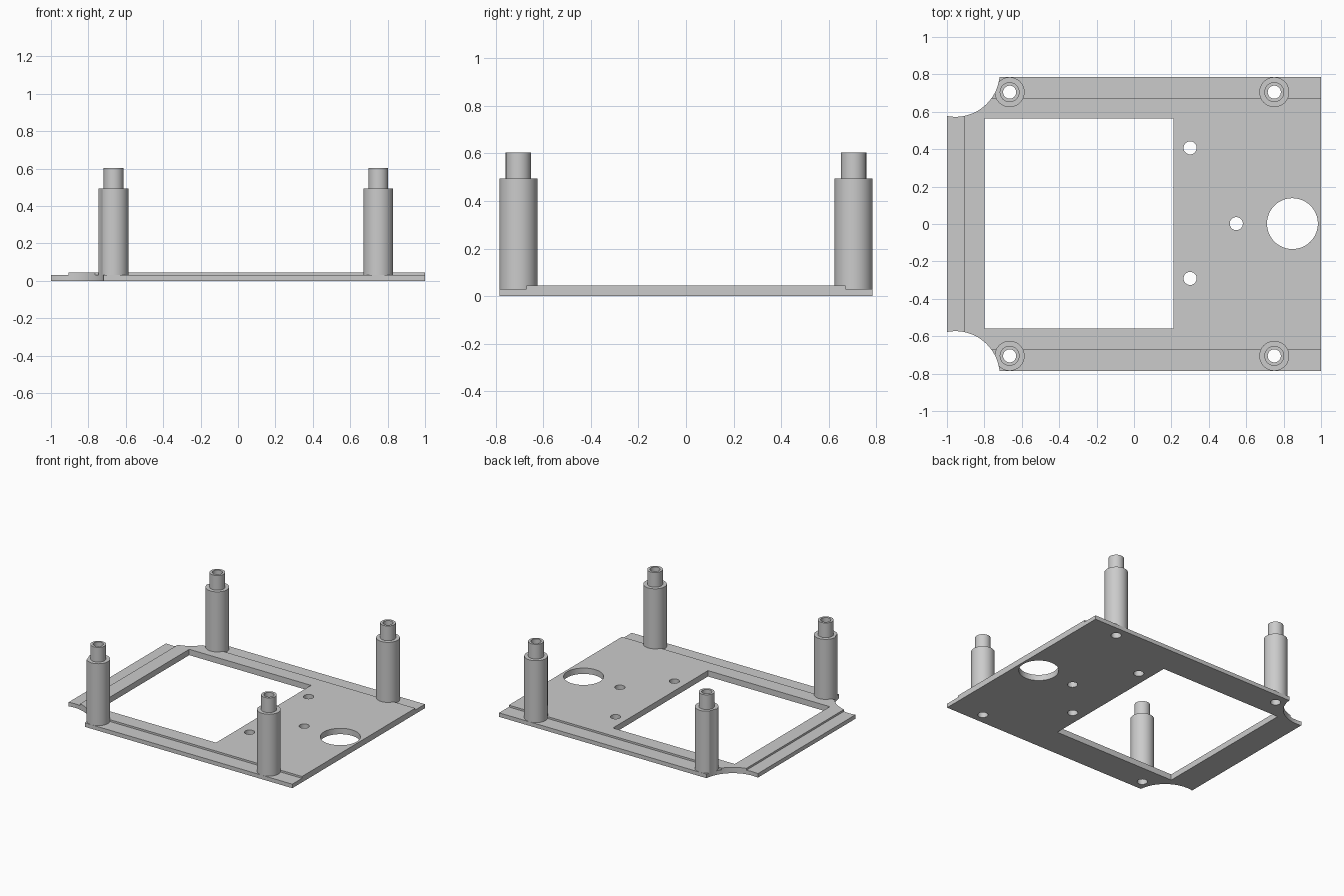
import bpy
import bmesh
from mathutils import Matrix

cube = bpy.data.objects.get("Cube")
if cube:
    bpy.data.objects.remove(cube, do_unlink=True)

grey = bpy.data.materials.new("light grey")
grey.use_nodes = True
color = (0.6, 0.6, 0.6, 1)
grey.diffuse_color = color
grey.node_tree.nodes["Principled BSDF"].inputs["Base Color"].default_value = color

POST_X, POST_Y = (-0.665, 0.75), 0.705
BORE, RIM_Z, TOP_Z = 0.035, 0.03, 0.044


def add_box(bm, x0, x1, y0, y1, z0, z1):
    place = Matrix.Translation(((x0 + x1) / 2, (y0 + y1) / 2, (z0 + z1) / 2))
    size = Matrix.Diagonal((x1 - x0, y1 - y0, z1 - z0, 1))
    bmesh.ops.create_cube(bm, size=1, matrix=place @ size)


def add_cylinder(bm, x, y, radius, z0, z1, sides=48):
    bmesh.ops.create_cone(bm, cap_ends=True, segments=sides, radius1=radius,
                          radius2=radius, depth=z1 - z0,
                          matrix=Matrix.Translation((x, y, (z0 + z1) / 2)))


def make_object(name, bm):
    mesh = bpy.data.meshes.new(name)
    bm.to_mesh(mesh)
    bm.free()
    mesh.materials.append(grey)
    obj = bpy.data.objects.new(name, mesh)
    bpy.context.collection.objects.link(obj)
    return obj


def select(obj):
    bpy.ops.object.select_all(action='DESELECT')
    obj.select_set(True)
    bpy.context.view_layer.objects.active = obj


def combine(obj, tool, operation):
    mod = obj.modifiers.new("cut", 'BOOLEAN')
    mod.operation, mod.solver, mod.object = operation, 'EXACT', tool
    select(obj)
    bpy.ops.object.modifier_apply(modifier=mod.name)
    bpy.data.objects.remove(tool, do_unlink=True)


def add_notches(bm):
    for side in (-1, 1):
        add_cylinder(bm, -0.955, side * 0.81, 0.237, -1, 1, 96)


# Base plate with a lower rim on three sides
bm = bmesh.new()
add_box(bm, -1, 1, -0.785, 0.785, 0, RIM_Z)
plate = make_object("base_plate", bm)
bm = bmesh.new()
add_box(bm, -0.905, 1, -0.67, 0.67, 0, TOP_Z)
combine(plate, make_object("raised_field", bm), 'UNION')

# Window, corner notches and holes in the plate
bm = bmesh.new()
add_box(bm, -0.8, 0.21, -0.56, 0.565, -1, 1)
add_notches(bm)
add_cylinder(bm, 0.847, 0.002, 0.136, -1, 1, 64)
for x, y in ((0.3, 0.407), (0.3, -0.291), (0.547, 0.002)):
    add_cylinder(bm, x, y, BORE, -1, 1)
for x in POST_X:
    for side in (-1, 1):
        add_cylinder(bm, x, side * POST_Y, BORE, -1, 1)
combine(plate, make_object("plate_cutter", bm), 'DIFFERENCE')
select(plate)
bpy.ops.object.shade_smooth_by_angle()


# Hollow stepped posts
def make_post(name, x, y):
    bm = bmesh.new()
    add_cylinder(bm, x, y, 0.08, 0.02, 0.494)
    post = make_object(name, bm)
    bm = bmesh.new()
    add_cylinder(bm, x, y, 0.053, 0.3, 0.604)
    combine(post, make_object("post_tip", bm), 'UNION')
    bm = bmesh.new()
    add_cylinder(bm, x, y, BORE, -1, 1)
    if x < 0:
        add_notches(bm)
    combine(post, make_object("post_cutter", bm), 'DIFFERENCE')
    select(post)
    bpy.ops.object.shade_smooth_by_angle()


for x, x_name in zip(POST_X, ("right", "left")):
    for side, y_name in ((-1, "front"), (1, "back")):
        make_post(f"{y_name}_{x_name}_post", x, side * POST_Y)
